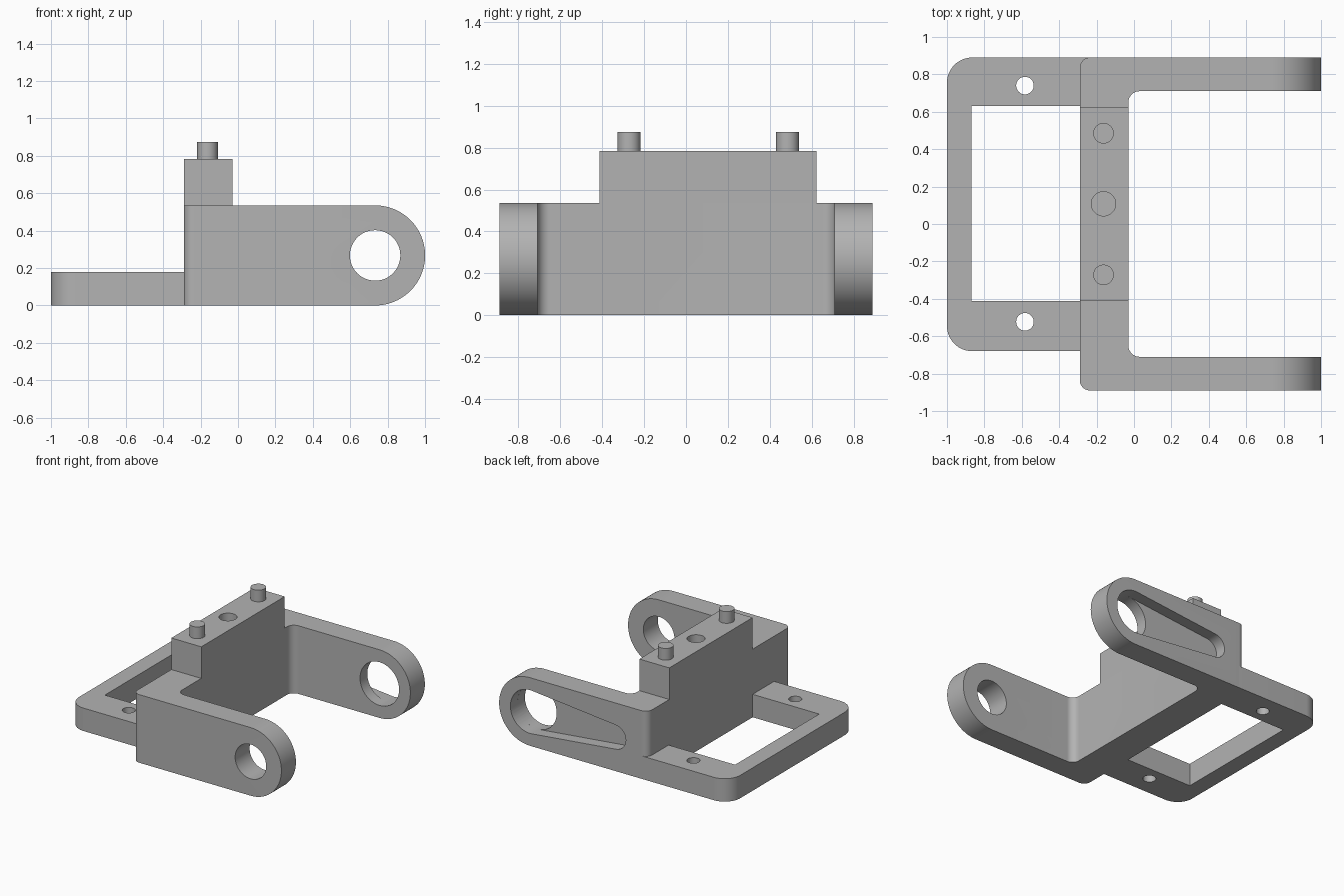
import bpy, bmesh, math
from mathutils import Vector

cube = bpy.data.objects.get("Cube")
if cube:
    bpy.data.objects.remove(cube)

grey = bpy.data.materials.new("plain grey")
grey.use_nodes = True
GREY = (0.45, 0.45, 0.45, 1)
grey.diffuse_color = GREY
grey.node_tree.nodes["Principled BSDF"].inputs["Base Color"].default_value = GREY


def arc(cx, cy, r, start, end, n):
    steps = [start + (end - start) * i / n for i in range(n + 1)]
    return [(cx + r * math.cos(a), cy + r * math.sin(a)) for a in steps]


def circle(cx, cy, r, n=48):
    return arc(cx, cy, r, 0, 2 * math.pi, n)[:-1]


def rounded(corners, n=14):
    """Outline from (x, y, radius) corners, filleting where radius > 0."""
    pts = []
    for i, (x, y, r) in enumerate(corners):
        p = Vector((x, y))
        if not r:
            pts.append((x, y))
            continue
        a = (Vector(corners[i - 1][:2]) - p).normalized()
        b = (Vector(corners[(i + 1) % len(corners)][:2]) - p).normalized()
        c = p + (a + b) * r          # all corners are square
        for k in range(n + 1):
            t = k / n * math.pi / 2
            pts.append(tuple(c - b * r * math.cos(t) - a * r * math.sin(t)))
    return pts


def rect(x0, x1, y0, y1):
    return [(x0, y0), (x1, y0), (x1, y1), (x0, y1)]


def prism(name, outline, lo, hi, axis="z"):
    bm = bmesh.new()
    place = (lambda u, v: (u, v, lo)) if axis == "z" else (lambda u, v: (u, lo, v))
    face = bm.faces.new([bm.verts.new(place(u, v)) for u, v in outline])
    ext = bmesh.ops.extrude_face_region(bm, geom=[face])
    move = Vector((0, 0, hi - lo)) if axis == "z" else Vector((0, hi - lo, 0))
    bmesh.ops.translate(bm, vec=move, verts=[g for g in ext["geom"] if isinstance(g, bmesh.types.BMVert)])
    bmesh.ops.remove_doubles(bm, verts=bm.verts, dist=1e-5)
    bmesh.ops.recalc_face_normals(bm, faces=bm.faces)
    mesh = bpy.data.meshes.new(name)
    bm.to_mesh(mesh)
    bm.free()
    mesh.materials.append(grey)
    ob = bpy.data.objects.new(name, mesh)
    bpy.context.collection.objects.link(ob)
    return ob


def combine(ob, tool, operation="DIFFERENCE"):
    mod = ob.modifiers.new("shape", "BOOLEAN")
    mod.operation, mod.solver, mod.object = operation, "EXACT", tool
    bpy.context.view_layer.objects.active = ob
    bpy.ops.object.modifier_apply(modifier=mod.name)
    bpy.data.objects.remove(tool)


# Shared measures
BACK, FRONT = -0.29, -0.03            # x limits of the cross web
WIDE, INNER = 0.89, 0.71              # outer and inner faces of the arms
HIGH, TOP, LOW = 0.535, 0.783, 0.18
MID = HIGH / 2
PIVOT = 0.733
PEG_X = -0.163

# Fork: U-shaped plan trimmed by a round-ended side profile
fork = prism("fork", rounded([
    (BACK, -WIDE, 0.055), (1.1, -WIDE, 0), (1.1, -INNER, 0), (FRONT, -INNER, 0.06),
    (FRONT, INNER, 0.06), (1.1, INNER, 0), (1.1, WIDE, 0), (BACK, WIDE, 0.055)]), 0, HIGH)
side = [(-0.5, -0.0), *arc(PIVOT, MID, MID, -math.pi / 2, math.pi / 2, 40), (-0.5, HIGH)]
combine(fork, prism("side_trim", side, -1, 1, "y"), "INTERSECT")

# Pivot holes, the wider one opening into a tapered outer recess
combine(fork, prism("small_bore", circle(PIVOT, MID, 0.135), -1, -0.5, "y"))
combine(fork, prism("large_bore", circle(PIVOT, MID, 0.17), 0.5, 1, "y"))
big, small, tail = 0.17, 0.095, -0.005
lean = math.pi / 2 + math.asin((big - small) / (PIVOT - tail)) * -1
slot = (arc(PIVOT, MID, big, -math.pi + lean, math.pi - lean, 40)
        + arc(tail, MID, small, math.pi - lean, math.pi + lean, 24))
combine(fork, prism("recess", slot, WIDE - 0.09, 1, "y"))

# Raised block with a blind hole and two pegs
block = prism("raised_block", rect(BACK, FRONT, -0.413, 0.622), HIGH, TOP)
combine(block, prism("blind_hole", circle(PEG_X, 0.108, 0.065), TOP - 0.2, 1))
pegs = [prism(f"peg_{tag}", circle(PEG_X, y, 0.055, 32), TOP, 0.875)
        for tag, y in (("right", -0.272), ("left", 0.485))]

# Low open frame with two screw holes
frame = prism("low_frame", rounded([
    (-1, -0.68, 0.135), (-0.235, -0.68, 0), (-0.235, WIDE, 0), (-1, WIDE, 0.135)]), 0, LOW)
combine(frame, prism("opening", rect(-0.868, BACK, -0.413, 0.63), -0.1, 0.5))
for y in (-0.523, 0.74):
    combine(frame, prism("screw_hole", circle(-0.583, y, 0.047, 32), -0.1, 0.5))

# Smooth curved walls, crisp edges
bpy.ops.object.select_all(action="DESELECT")
for ob in (fork, block, frame, *pegs):
    ob.select_set(True)
bpy.context.view_layer.objects.active = fork
bpy.ops.object.shade_smooth_by_angle(angle=math.radians(30))
